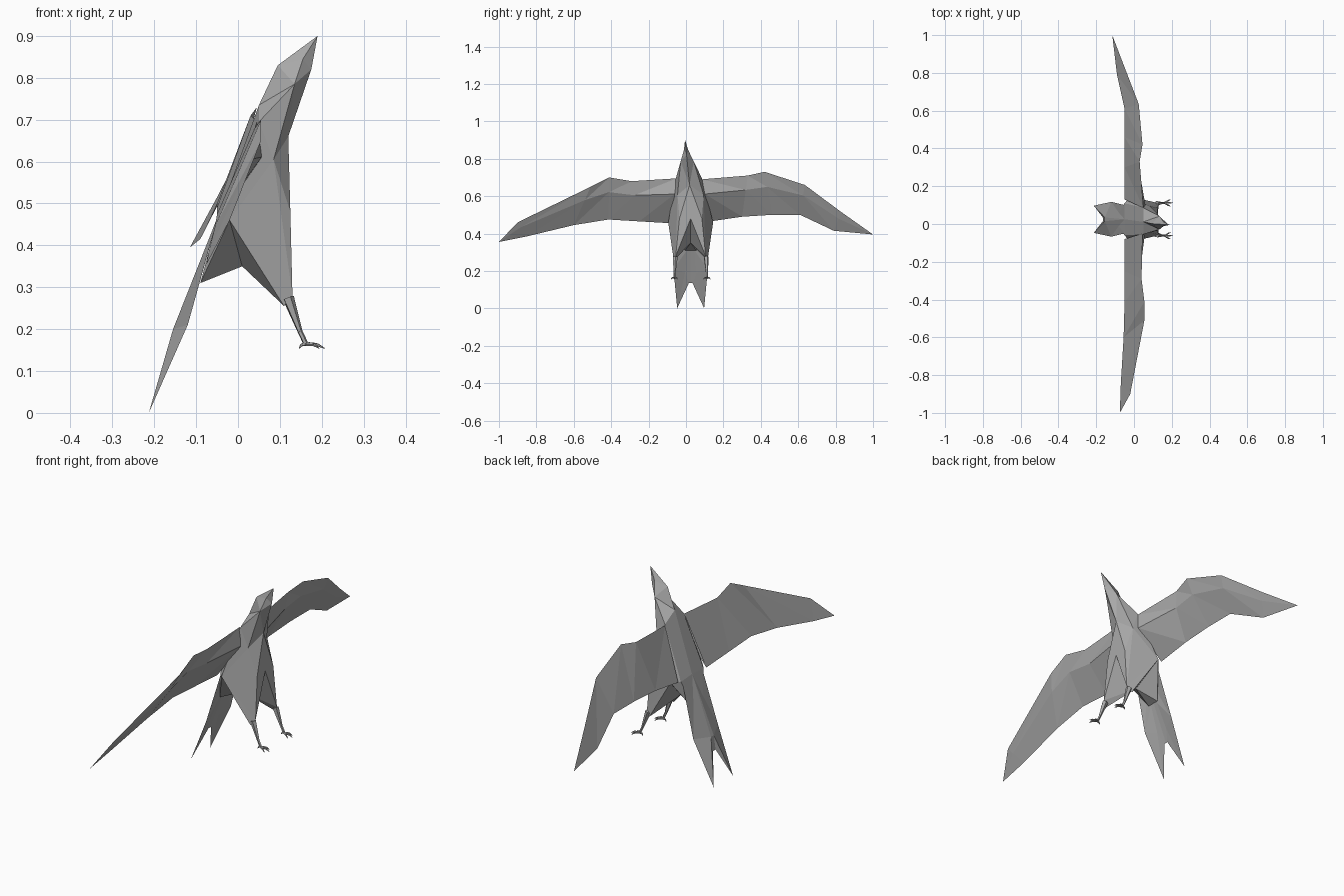
import bpy
import bmesh
from mathutils import Vector

cube = bpy.data.objects.get("Cube")
if cube:
    bpy.data.objects.remove(cube)

grey = bpy.data.materials.new("feather_grey")
grey.use_nodes = True
tone = (0.4, 0.4, 0.4, 1)
grey.diffuse_color = tone
grey.node_tree.nodes["Principled BSDF"].inputs["Base Color"].default_value = tone


def finish(name, bm):
    """Weld, orient and link a flat-shaded mesh."""
    bmesh.ops.remove_doubles(bm, verts=bm.verts, dist=0.0005)
    bmesh.ops.recalc_face_normals(bm, faces=bm.faces)
    mesh = bpy.data.meshes.new(name)
    bm.to_mesh(mesh)
    bm.free()
    mesh.materials.append(grey)
    obj = bpy.data.objects.new(name, mesh)
    bpy.context.collection.objects.link(obj)
    return obj


def add_face(bm, corners):
    bm.faces.new([bm.verts.new(c) for c in corners])


def place(point, side):
    """Mirror a half-body point about the slightly leaning middle plane."""
    x, y, z = point
    return Vector((x, side * y + 0.025 - 0.1 * max(0, z - 0.6), z))


def mirrored_part(name, points, faces):
    bm = bmesh.new()
    for side in (-1, 1):
        for face in faces:
            add_face(bm, [place(points[key], side) for key in face.split()])
    return finish(name, bm)


# Body, neck, head and thighs: one half, mirrored
body = {
    "beak": (0.19, 0, 0.9), "crown": (0.095, 0, 0.83), "brow": (0.155, 0.012, 0.845),
    "cheek": (0.135, 0.035, 0.785), "chin": (0.175, 0, 0.82),
    "nape": (0.05, 0, 0.735), "root": (0.05, 0.07, 0.695),
    "throat": (0.12, 0, 0.66), "shoulder": (0.085, 0.07, 0.605),
    "breast": (0.125, 0.06, 0.48), "keel": (0.125, 0, 0.48),
    "flank": (-0.02, 0.12, 0.46), "rump": (-0.05, 0.085, 0.46),
    "spine": (-0.05, 0, 0.46), "vent": (-0.09, 0.03, 0.31),
    "vent_mid": (-0.09, 0, 0.31), "belly": (0.01, 0, 0.35),
    "knee": (0.13, 0.08, 0.28), "hock": (0.11, 0.09, 0.255),
}
mirrored_part("body", body, [
    "beak brow chin", "beak crown brow", "brow crown cheek", "brow cheek chin",
    "crown nape cheek", "nape root cheek", "root shoulder cheek",
    "cheek shoulder throat", "cheek throat chin",
    "throat shoulder breast", "throat breast keel",
    "shoulder flank knee", "shoulder knee breast", "root flank shoulder",
    "root rump flank", "nape spine rump root", "rump vent flank",
    "spine vent_mid vent rump", "vent belly flank", "vent vent_mid belly",
    "flank hock knee", "flank belly hock", "belly knee hock",
    "belly keel knee", "keel breast knee",
])

# Forked tail with a raised ridge and a shallow underside
tail = {
    "spine": (-0.05, 0, 0.465), "rump": (-0.05, 0.075, 0.46),
    "ridge": (-0.155, 0.01, 0.2), "edge": (-0.12, 0.092, 0.21),
    "notch": (-0.165, 0.01, 0.135), "tip": (-0.213, 0.072, 0),
    "under": (-0.095, 0.02, 0.31), "inner": (-0.14, 0.03, 0.19),
    "mid_ridge": (-0.155, 0, 0.2), "mid_notch": (-0.165, 0, 0.135),
    "mid_under": (-0.095, 0, 0.31),
}
mirrored_part("tail", tail, [
    "spine rump edge ridge", "spine ridge mid_ridge", "ridge edge tip",
    "ridge tip notch", "ridge notch mid_notch mid_ridge",
    "rump under edge", "spine mid_under under rump", "under inner edge",
    "inner tip edge", "inner notch tip",
    "under mid_under mid_notch notch inner",
])


# Wings: flat rear sheet, front sheet pushed out over the arm bones
def wing(name, lead, trail, tip):
    bm = bmesh.new()
    lead, trail, tip = [Vector(p) for p in lead], [Vector(p) for p in trail], Vector(tip)
    bulge = (0.045, 0.02, 0.012, 0.008, 0.003)
    arm = [a.lerp(b, 0.35) + Vector((depth, 0, 0))
           for a, b, depth in zip(lead, trail, bulge)]
    for i in range(len(lead) - 1):
        for near, far in ((lead, trail), (lead, arm), (arm, trail)):
            add_face(bm, (near[i], near[i + 1], far[i + 1]))
            add_face(bm, (near[i], far[i + 1], far[i]))
    for near, far in ((lead, trail), (lead, arm), (arm, trail)):
        add_face(bm, (near[-1], tip, far[-1]))
    return finish(name, bm)


wing("left_wing",
     [(0.05, 0.085, 0.69), (0.03, 0.33, 0.71), (0.045, 0.42, 0.73),
      (0.025, 0.635, 0.66), (-0.05, 0.83, 0.515)],
     [(-0.05, 0.13, 0.465), (-0.05, 0.3, 0.49), (-0.05, 0.46, 0.5),
      (-0.05, 0.61, 0.5), (-0.09, 0.79, 0.415)],
     (-0.115, 1, 0.395))
wing("right_wing",
     [(0.045, -0.05, 0.695), (0.04, -0.29, 0.68), (0.055, -0.41, 0.7),
      (0.055, -0.51, 0.65), (-0.02, -0.9, 0.46)],
     [(-0.05, -0.08, 0.455), (-0.05, -0.25, 0.465), (-0.05, -0.415, 0.475),
      (-0.055, -0.6, 0.445), (-0.07, -0.85, 0.385)],
     (-0.075, -1, 0.355))


# Shins and toes: tapered low-sided rods
def rod(bm, start, end, thick, thin):
    start, end = Vector(start), Vector(end)
    axis = end - start
    made = bmesh.ops.create_cone(bm, cap_ends=True, segments=5, radius1=thick,
                                 radius2=thin, depth=axis.length)
    turn = Vector((0, 0, 1)).rotation_difference(axis).to_matrix().to_4x4()
    bmesh.ops.transform(bm, matrix=turn, verts=made["verts"])
    bmesh.ops.translate(bm, vec=(start + end) / 2, verts=made["verts"])


for label, side in (("left_leg", 1), ("right_leg", -1)):
    bm = bmesh.new()
    knee = place((0.12, 0.083, 0.275), side)
    ankle = place((0.148, 0.086, 0.195), side)
    foot = place((0.162, 0.087, 0.165), side)
    rod(bm, knee, ankle, 0.014, 0.006)
    rod(bm, ankle, foot, 0.006, 0.006)
    for reach, spread in ((0.045, 0), (0.032, 0.018), (0.032, -0.018), (-0.016, 0)):
        knuckle = foot + Vector((reach * 0.6, spread * 0.7, -0.002))
        claw = foot + Vector((reach, spread, -0.011))
        rod(bm, foot, knuckle, 0.005, 0.004)
        rod(bm, knuckle, claw, 0.004, 0.001)
    finish(label, bm)
